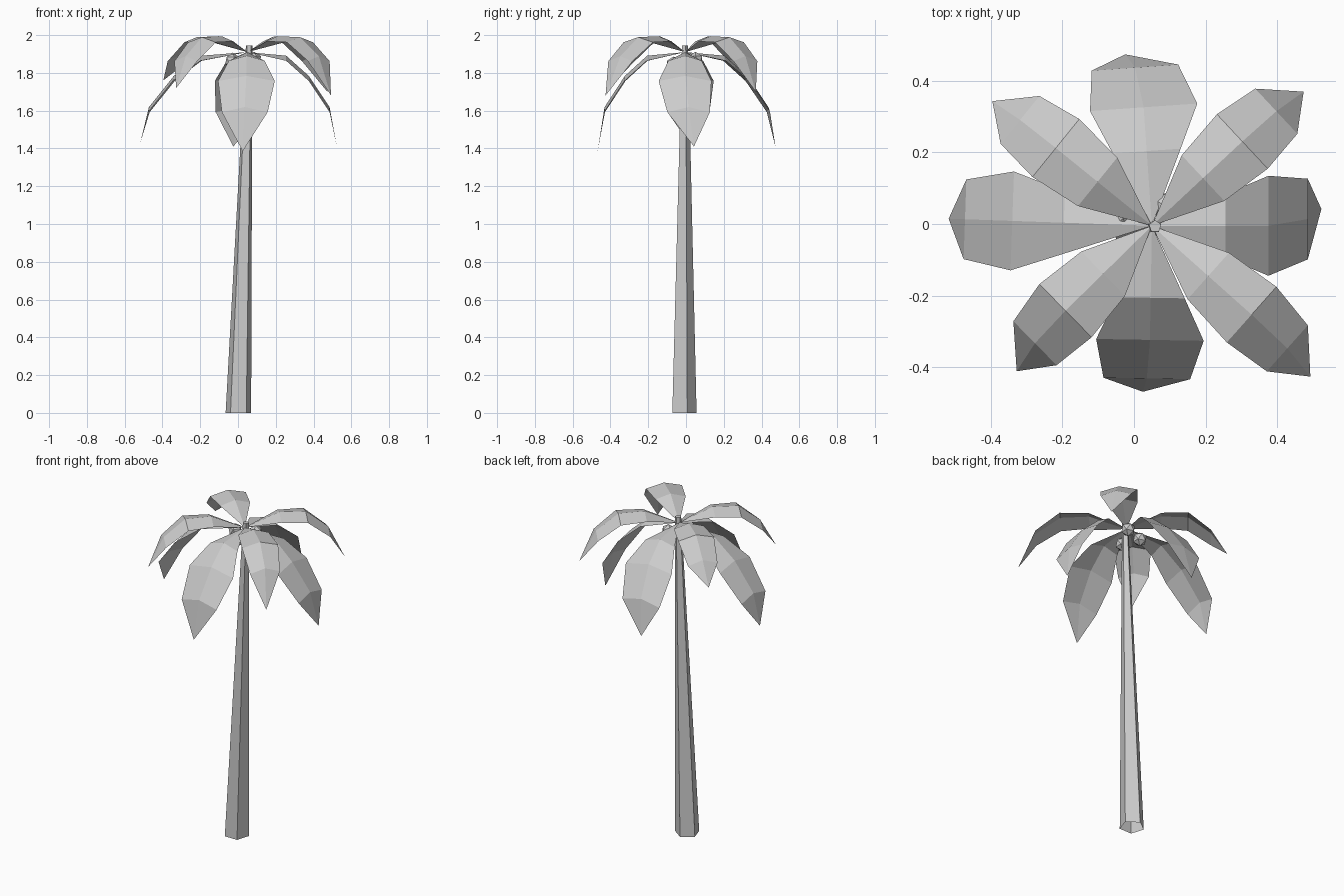
import bpy, bmesh
from math import sin, cos, radians, tau
from mathutils import Vector

if "Cube" in bpy.data.objects:
    bpy.data.objects.remove(bpy.data.objects["Cube"], do_unlink=True)

# One plain grey for the whole tree
GREY = (0.6, 0.6, 0.6, 1)
grey = bpy.data.materials.new("plain_grey")
grey.use_nodes = True
grey.diffuse_color = GREY
bsdf = next(n for n in grey.node_tree.nodes if n.type == "BSDF_PRINCIPLED")
bsdf.inputs["Base Color"].default_value = GREY


def add_object(name, bm):
    bmesh.ops.recalc_face_normals(bm, faces=bm.faces)
    mesh = bpy.data.meshes.new(name)
    bm.to_mesh(mesh)
    bm.free()
    mesh.materials.append(grey)
    obj = bpy.data.objects.new(name, mesh)
    bpy.context.collection.objects.link(obj)
    return obj


# Trunk: leaning, tapered, five-sided, open at the ground
def pentagon(bm, centre, radius):
    angles = [radians(90) + tau * i / 5 for i in range(5)]
    return [bm.verts.new(centre + radius * Vector((cos(a), sin(a), 0))) for a in angles]


bm = bmesh.new()
foot = pentagon(bm, Vector((0.002, -0.015, 0)), 0.071)
top = pentagon(bm, Vector((0.059, -0.007, 1.945)), 0.018)
for i in range(5):
    j = (i + 1) % 5
    bm.faces.new((foot[i], foot[j], top[j], top[i]))
bm.faces.new(top)
add_object("trunk", bm)

# Fronds: stations of (reach, height, half width, share of sideways bend)
ROOT = Vector((0.05, -0.005, 1.91))
LOW = [(0.205, 1.882, 0.095, 0), (0.325, 1.775, 0.15, 0),
       (0.435, 1.61, 0.121, 0.4), (0.473, 1.41, 0, 1)]
HIGH = [(0.195, 1.985, 0.087, 0), (0.345, 1.98, 0.104, 0),
        (0.472, 1.88, 0.086, 0.2), (0.565, 1.7, 0, 1)]
RIDGE = 0.009


def frond(name, profile, azimuth, stretch=1, width=1, bend=0, tip_lift=0):
    a = radians(azimuth)
    out, side = Vector((cos(a), sin(a), 0)), Vector((-sin(a), cos(a), 0))
    up = Vector((0, 0, 1))
    bm = bmesh.new()
    row = [bm.verts.new(ROOT)]
    for reach, height, half, share in profile:
        mid = ROOT + out * reach * stretch + side * bend * share
        mid.z = height
        if half:
            edge = side * half * width
            new = [bm.verts.new(p) for p in (mid + edge - up * 2 * RIDGE,
                                             mid + up * RIDGE,
                                             mid - edge - up * 2 * RIDGE)]
        else:
            new = [bm.verts.new(mid + up * tip_lift)]
        # Fan at the pointed ends, quads in between
        for k in range(2):
            if len(row) == 1:
                bm.faces.new((row[0], new[k], new[k + 1]))
            elif len(new) == 1:
                bm.faces.new((row[k], new[0], row[k + 1]))
            else:
                bm.faces.new((row[k], new[k], new[k + 1], row[k + 1]))
        row = new
    add_object(name, bm)


frond("low_frond_left", LOW, 0, width=0.93, bend=0.047)
frond("low_frond_back", LOW, 94, stretch=1.02, bend=0.041)
frond("low_frond_right", LOW, 178, stretch=1.2, width=0.92, tip_lift=0.02)
frond("low_frond_front", LOW, 269, stretch=0.98, bend=-0.017, tip_lift=-0.025)
frond("high_frond_back_left", HIGH, 43, bend=-0.015)
frond("high_frond_back_right", HIGH, 141, bend=0.01, tip_lift=0.06)
frond("high_frond_front_right", HIGH, 224.5, stretch=0.98, bend=0.025, tip_lift=0.02)
frond("high_frond_front_left", HIGH, -41.7, stretch=1.08, bend=-0.02, tip_lift=-0.02)

# Coconuts: faceted balls tucked under the crown
for n, spot in enumerate([(0.085, 0.05, 1.87), (-0.03, 0.015, 1.865), (0.03, -0.065, 1.845)]):
    bm = bmesh.new()
    bmesh.ops.create_icosphere(bm, subdivisions=1, radius=0.042)
    add_object(f"coconut_{n + 1}", bm).location = spot
